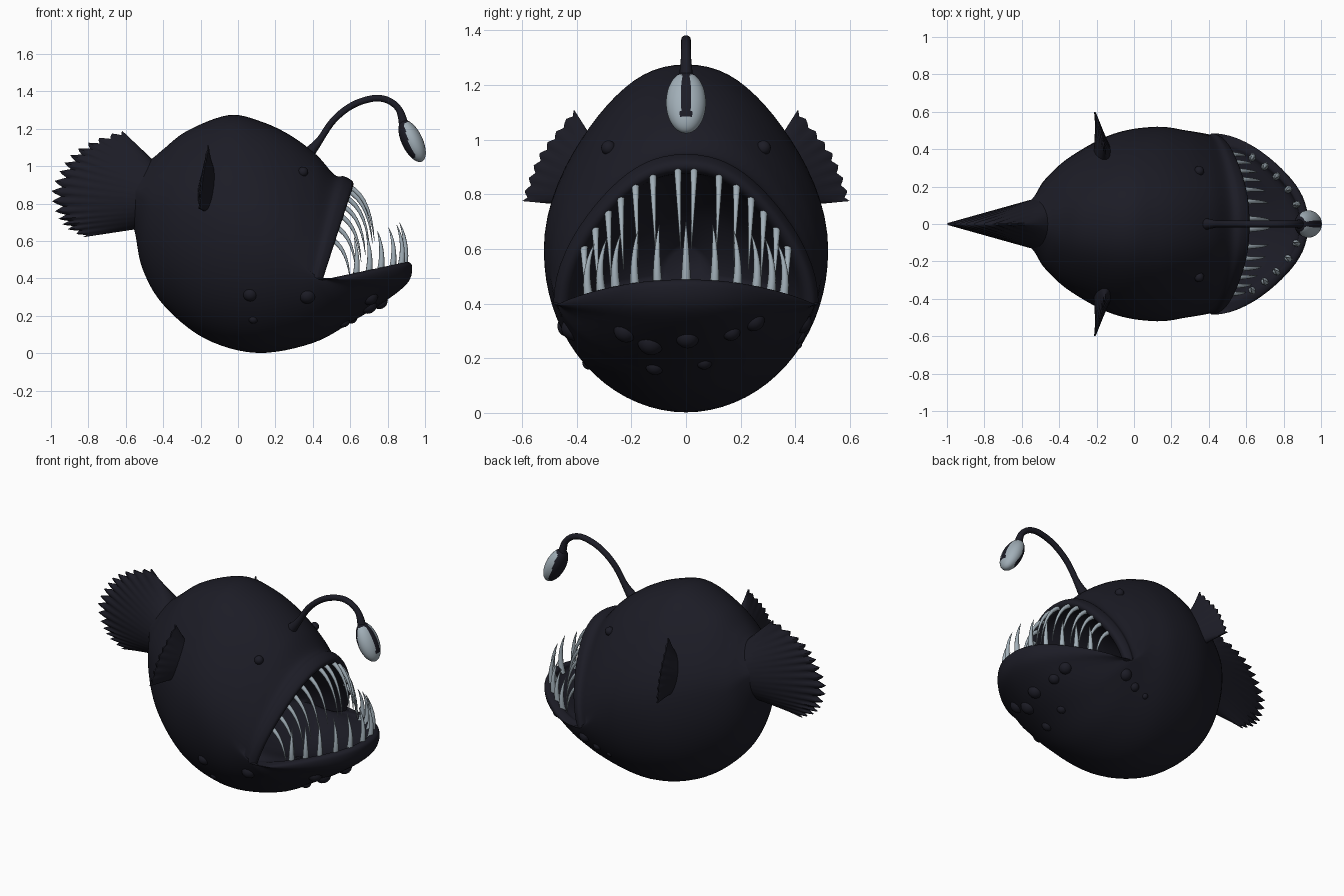
import bpy, bmesh, math
from mathutils import Vector, Matrix

if "Cube" in bpy.data.objects:
    bpy.data.objects.remove(bpy.data.objects["Cube"])

def material(name, rgb):
    m = bpy.data.materials.new(name)
    m.diffuse_color = (*rgb, 1)
    m.use_nodes = True
    m.node_tree.nodes["Principled BSDF"].inputs["Base Color"].default_value = m.diffuse_color
    return m

SKIN = material("dark_skin", (0.0115, 0.0115, 0.019))
BONE = material("pale_bone", (0.36, 0.43, 0.48))

def finish(name, bm, mats, angle=50):
    bmesh.ops.recalc_face_normals(bm, faces=bm.faces)
    me = bpy.data.meshes.new(name)
    bm.to_mesh(me)
    bm.free()
    ob = bpy.data.objects.new(name, me)
    bpy.context.collection.objects.link(ob)
    for m in mats:
        me.materials.append(m)
    bpy.ops.object.select_all(action='DESELECT')
    ob.select_set(True)
    bpy.context.view_layer.objects.active = ob
    bpy.ops.object.shade_smooth_by_angle(angle=math.radians(angle))
    return ob

def spline(pts, u):
    """Smooth curve through control tuples; u runs from 0 to len-1."""
    n = len(pts) - 1
    i = max(0, min(int(u), n - 1))
    t = u - i
    a, b, c, d = (pts[max(0, min(k, n))] for k in (i - 1, i, i + 1, i + 2))
    return [0.5 * (2 * q + (r - p) * t + (2 * p - 5 * q + 4 * r - s) * t * t
                   + (3 * q - p - 3 * r + s) * t ** 3) for p, q, r, s in zip(a, b, c, d)]

def loft(bm, rings):
    vs = [[bm.verts.new(p) for p in r] for r in rings]
    n = len(vs[0])
    for a, b in zip(vs, vs[1:]):
        for j in range(n):
            bm.faces.new((a[j], a[(j + 1) % n], b[(j + 1) % n], b[j]))
    bm.faces.new(vs[0])
    bm.faces.new(vs[-1])

def tube(bm, pts, radii, sides=10):
    rings, q, last = [], None, None
    for i, p in enumerate(pts):
        d = (pts[min(i + 1, len(pts) - 1)] - pts[max(i - 1, 0)]).normalized()
        # carry the frame along the path so the tube never twists
        q = d.to_track_quat('Z', 'Y') if q is None else last.rotation_difference(d) @ q
        last = d
        rings.append([p + q @ Vector((radii[i] * math.cos(2 * math.pi * k / sides),
                                      radii[i] * math.sin(2 * math.pi * k / sides), 0))
                      for k in range(sides)])
    loft(bm, rings)

# Body sections from tail to throat: top x,z / bottom x,z / side x,z / half width
BODY = [
    (-.56, .97, -.58, .75, -.60, .87, .08),
    (-.46, 1.04, -.55, .64, -.53, .86, .15),
    (-.40, 1.09, -.51, .45, -.46, .80, .25),
    (-.27, 1.19, -.40, .26, -.32, .74, .37),
    (-.05, 1.273, -.18, .08, -.10, .66, .485),
    (.12, 1.24, .10, .002, .12, .60, .52),
    (.28, 1.165, .40, .055, .28, .54, .50),
    (.42, 1.06, .62, .175, .36, .46, .485),
    (.515, .955, .79, .28, .40, .42, .475),
    (.57, .945, .91, .38, .42, .40, .485),    # lip
    (.615, .915, .93, .47, .45, .39, .465),
    (.60, .88, .89, .485, .44, .39, .43),     # inside of lip
    (.50, .86, .84, .43, .38, .39, .40),
    (.30, .75, .50, .33, .25, .45, .30),
    (.15, .60, .20, .45, .15, .50, .08),
]

def body_point(u, th):
    """th: 0 is the top, pi/2 the +y side, pi the bottom."""
    tx, tz, bx, bz, sx, sz, w = spline(BODY, u)
    c, s = math.cos(th), math.sin(th)
    ex, ez = (tx, tz) if c > 0 else (bx, bz)
    # slimmer shoulders, and a more pointed jaw near the lip
    slim = .07 if c > 0 else .08 * max(0, min(1, (u - 7) / 1.5))
    s -= math.copysign(slim * math.sin(2 * th) ** 2, s)
    return Vector((sx + (ex - sx) * abs(c), w * s, sz + (ez - sz) * abs(c)))

bm = bmesh.new()
SEG, SUB = 72, 6
loft(bm, [[body_point(i / SUB, 2 * math.pi * j / SEG) for j in range(SEG)]
          for i in range((len(BODY) - 1) * SUB + 1)])
finish("body", bm, [SKIN], 80)

# Eyes, mirrored on both sides
bm = bmesh.new()
for s in (-1, 1):
    bmesh.ops.create_uvsphere(bm, u_segments=16, v_segments=10, radius=.027,
                              matrix=Matrix.Translation(body_point(6.5, s * .70)))
finish("eyes", bm, [SKIN])

# Warts on chin and belly, half sunk in: section, angle, radius
bm = bmesh.new()
for u, th, r in [(7.9, 3.13, .045), (7.6, -2.85, .05), (7.9, -2.6, .045),
                 (8.3, 2.5, .04), (8, 2.75, .035), (6.8, -2.9, .035), (7.0, 3.0, .03),
                 (4.9, -2.37, .026), (4.8, -2.1, .04), (6.2, -2.1, .045),
                 (6.6, 2.05, .04), (6.0, 2.15, .03), (5.6, 2.2, .02)]:
    p = body_point(u, th)
    p += (Vector((.2, 0, .6)) - p).normalized() * r * .5
    bmesh.ops.create_icosphere(bm, subdivisions=3, radius=r, matrix=Matrix.Translation(p))
finish("warts", bm, [SKIN])

def fan_fin(bm, root_a, root_b, outline, normal, thick, spikes):
    """Lens-shaped fan from a root line to a ragged outline."""
    n, rows = spikes * 4, 8
    a, b, nrm = Vector(root_a), Vector(root_b), Vector(normal)
    grid = {}
    for i in range(n + 1):
        s = i / n
        root = a.lerp(b, s)
        tip = Vector(spline(outline, s * (len(outline) - 1)))
        jag = (0, .04, .1, .05)[i % 4]
        prof = math.sqrt(max(0, math.sin(math.pi * s)))
        for k in range(rows + 1):
            v = k / rows
            p = root.lerp(tip, v * (1 - jag * v ** 3))
            off = nrm * (thick * prof * (1 - v) + .003 + .002 * v * (i % 4 == 0))
            grid[i, k, 0] = bm.verts.new(p + off)
            grid[i, k, 1] = bm.verts.new(p - off)
    def quad(*keys):
        bm.faces.new([grid[k] for k in keys])
    for i in range(n):
        for k in range(rows):
            for f in (0, 1):
                quad((i, k, f), (i + 1, k, f), (i + 1, k + 1, f), (i, k + 1, f))
        for k in (0, rows):
            quad((i, k, 0), (i + 1, k, 0), (i + 1, k, 1), (i, k, 1))
    for k in range(rows):
        for i in (0, n):
            quad((i, k, 0), (i, k + 1, 0), (i, k + 1, 1), (i, k, 1))

# Tail fin
bm = bmesh.new()
fan_fin(bm, (-.44, 0, 1.02), (-.50, 0, .67),
        [(-.62, 0, 1.19), (-.76, 0, 1.145), (-.88, 0, 1.075), (-.95, 0, .98),
         (-.998, 0, .86), (-.97, 0, .74), (-.92, 0, .67), (-.83, 0, .62)],
        (0, 1, 0), .15, 16)
finish("tail_fin", bm, [SKIN])

# Side fins
bm = bmesh.new()
for s in (-1, 1):
    fan_fin(bm, (-.15, s * .34, 1.0), (-.18, s * .44, .76),
            [(-.16, s * .41, 1.11), (-.175, s * .475, 1.03), (-.19, s * .535, .95),
             (-.20, s * .575, .86), (-.21, s * .60, .775)],
            (1, 0, 0), .045, 8)
finish("side_fins", bm, [SKIN])

# Teeth: curved cones along the upper and lower lips
def tooth(bm, base, bend, tip, r):
    pts, rad = [], []
    for k in range(8):
        t = k / 7
        pts.append(base * (1 - t) ** 2 + bend * 2 * t * (1 - t) + tip * t * t)
        rad.append(r * (1 - t) ** .8 + .001)
    tube(bm, pts, rad, 8)

bm = bmesh.new()
for ang in (.07, .31, .50, .67, .82, .98, 1.14):
    for s in (-1, 1):
        p = body_point(11, s * ang)
        size = .5 + .5 * math.cos(ang)
        tooth(bm, p + Vector((-.01, 0, .015)), p + Vector((.11 * size, 0, -.04 * size)),
              p + Vector((.13 * size, -s * .01, -.28 * size)), .0135)
finish("upper_teeth", bm, [BONE])

bm = bmesh.new()
for ang in (0, .27, .52, .75, .93, 1.1):
    for s in ((1,) if ang == 0 else (-1, 1)):
        p = body_point(11.45, s * (math.pi - ang))
        out = Vector((math.cos(ang), s * math.sin(ang), 0))
        h = .23 - .03 * ang
        tooth(bm, p - Vector((0, 0, .02)), p + out * .03 + Vector((0, 0, h * .5)),
              p - out * .02 + Vector((0, 0, h)), .019)
finish("lower_teeth", bm, [BONE])

# Lure stalk
path = [(.36, 0, 1.05), (.43, 0, 1.13), (.51, 0, 1.245), (.61, 0, 1.325), (.72, 0, 1.362),
        (.80, 0, 1.353), (.86, 0, 1.305), (.885, 0, 1.23)]
bm = bmesh.new()
us = [i / 5 for i in range(36)]
tube(bm, [Vector(spline(path, u)) for u in us],
     [.018 + .026 * max(0, 1 - u / 1.3) ** 1.5 + .008 * max(0, u - 6) for u in us], 14)
finish("lure_stalk", bm, [SKIN])

# Lure bulb: pale, with a dark crown, back and front stripe
bm = bmesh.new()
bmesh.ops.create_uvsphere(bm, u_segments=48, v_segments=32, radius=1)
for f in bm.faces:
    c = f.calc_center_median()
    stripe = c.x > 0 and abs(c.y) < .25 + .06 * math.sin(7 * c.z) and c.z > -.6
    back = c.x < -.35 + .4 * max(0, c.z) and c.z > -.7
    f.material_index = 0 if c.z > .82 or stripe or back else 1
bm.transform(Matrix.Translation((.931, 0, 1.135)) @ Matrix.Rotation(-.45, 4, 'Y')
             @ Matrix.Diagonal((.056, .073, .122, 1)))
finish("lure_bulb", bm, [SKIN, BONE])
